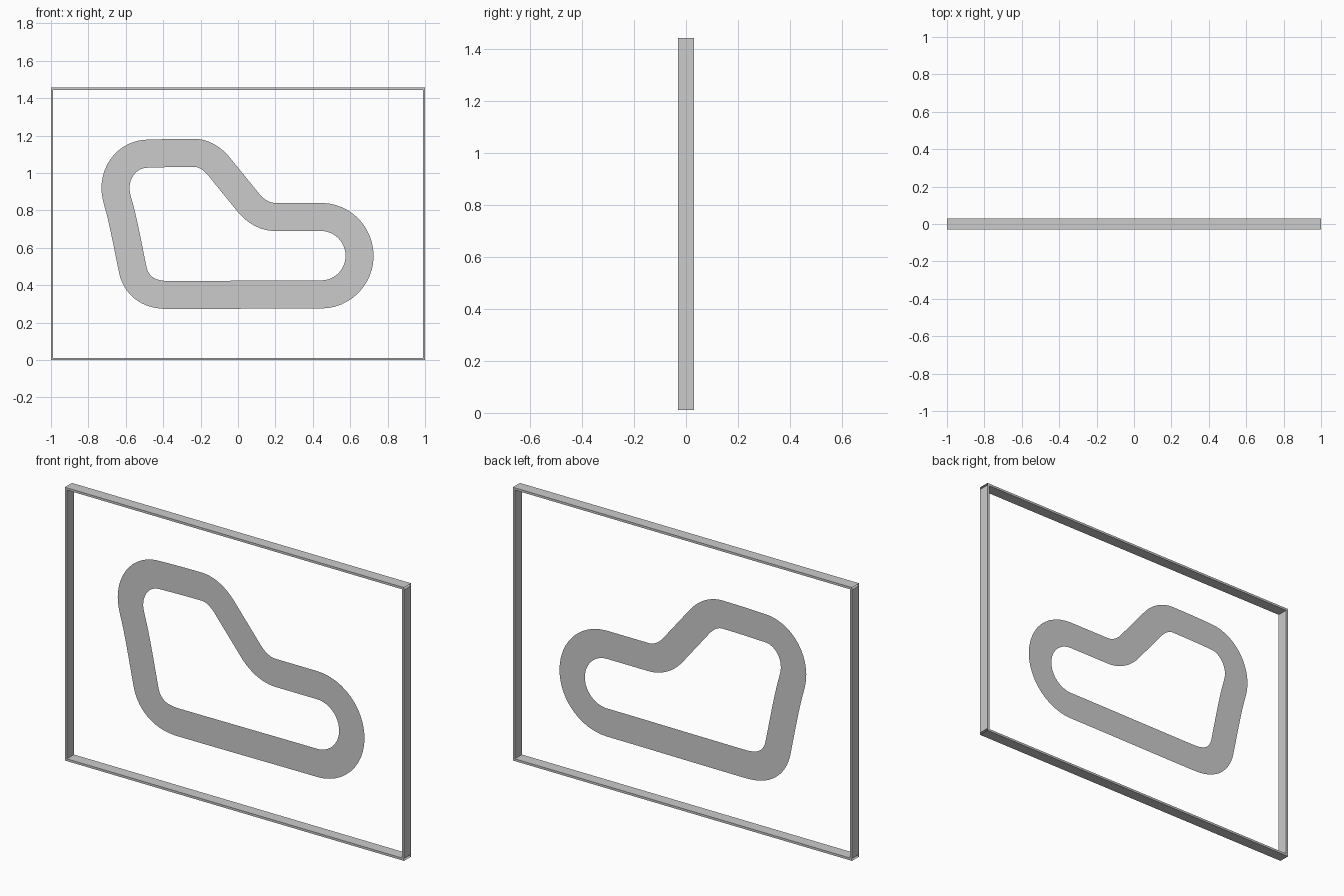
import bpy
import math
from mathutils import Vector
from mathutils.geometry import interpolate_bezier

old = bpy.data.objects.get("Cube")
if old:
    bpy.data.objects.remove(old, do_unlink=True)

WIDTH, HEIGHT, DEPTH, WALL = 2.0, 1.456, 0.06, 0.012
HALF_TRACK = 0.075

grey = bpy.data.materials.new("grey")
grey.use_nodes = True
grey.diffuse_color = (0.6, 0.6, 0.6, 1)
grey.node_tree.nodes["Principled BSDF"].inputs["Base Color"].default_value = (0.6, 0.6, 0.6, 1)


def add_mesh(name, verts, faces):
    mesh = bpy.data.meshes.new(name)
    mesh.from_pydata(verts, [], faces)
    mesh.materials.append(grey)
    obj = bpy.data.objects.new(name, mesh)
    bpy.context.collection.objects.link(obj)
    return obj


def add_tube(name, start, end, across):
    """Rectangular tube with open ends, thin along 'across', deep along y."""
    start, end = Vector(start), Vector(end)
    thin = Vector(across) * WALL / 2
    deep = Vector((0, DEPTH / 2, 0))
    ring = (-thin - deep, thin - deep, thin + deep, -thin + deep)
    verts = [p + r for p in (start, end) for r in ring]
    faces = [(i, (i + 1) % 4, (i + 1) % 4 + 4, i + 4) for i in range(4)]
    add_mesh(name, verts, faces)


# Frame: full-width bars with posts fitted between them
for name, z in (("bottom_bar", WALL / 2), ("top_bar", HEIGHT - WALL / 2)):
    add_tube(name, (WIDTH / 2, 0, z), (-WIDTH / 2, 0, z), (0, 0, 1))
for name, x in (("right_post", WALL / 2 - WIDTH / 2), ("left_post", WIDTH / 2 - WALL / 2)):
    add_tube(name, (x, 0, WALL), (x, 0, HEIGHT - WALL), (1, 0, 0))

# Flat track on the back plane: centre line knots as x, z, heading in degrees
knots = [
    (-0.37, 0.348, 0), (0.445, 0.351, 0), (0.65, 0.557, 90),
    (0.445, 0.765, 180), (0.2, 0.765, 180), (0.055, 0.842, 129),
    (-0.1, 1.033, 129), (-0.235, 1.108, 180), (-0.49, 1.103, 182),
    (-0.655, 0.92, 270), (-0.63, 0.8, 284), (-0.562, 0.48, 282),
    (-0.507, 0.388, 320),
]


def heading(degrees):
    a = math.radians(degrees)
    return Vector((math.cos(a), 0, math.sin(a)))


path = []
for (x0, z0, a0), (x1, z1, a1) in zip(knots, knots[1:] + knots[:1]):
    p0, p1 = Vector((x0, DEPTH / 2, z0)), Vector((x1, DEPTH / 2, z1))
    turn = math.radians(abs((a1 - a0 + 180) % 360 - 180))
    reach = (p1 - p0).length / (3 * math.cos(turn / 4) ** 2)
    path += interpolate_bezier(p0, p0 + heading(a0) * reach,
                               p1 - heading(a1) * reach, p1, 13)[:-1]

# Widen the centre line into a closed ribbon
verts, faces = [], []
count = len(path)
for i, p in enumerate(path):
    along = (path[(i + 1) % count] - path[i - 1]).normalized()
    side = Vector((along.z, 0, -along.x)) * HALF_TRACK
    verts += [p + side, p - side]
    j = (i + 1) % count
    faces.append((2 * i, 2 * j, 2 * j + 1, 2 * i + 1))
add_mesh("track", verts, faces)
